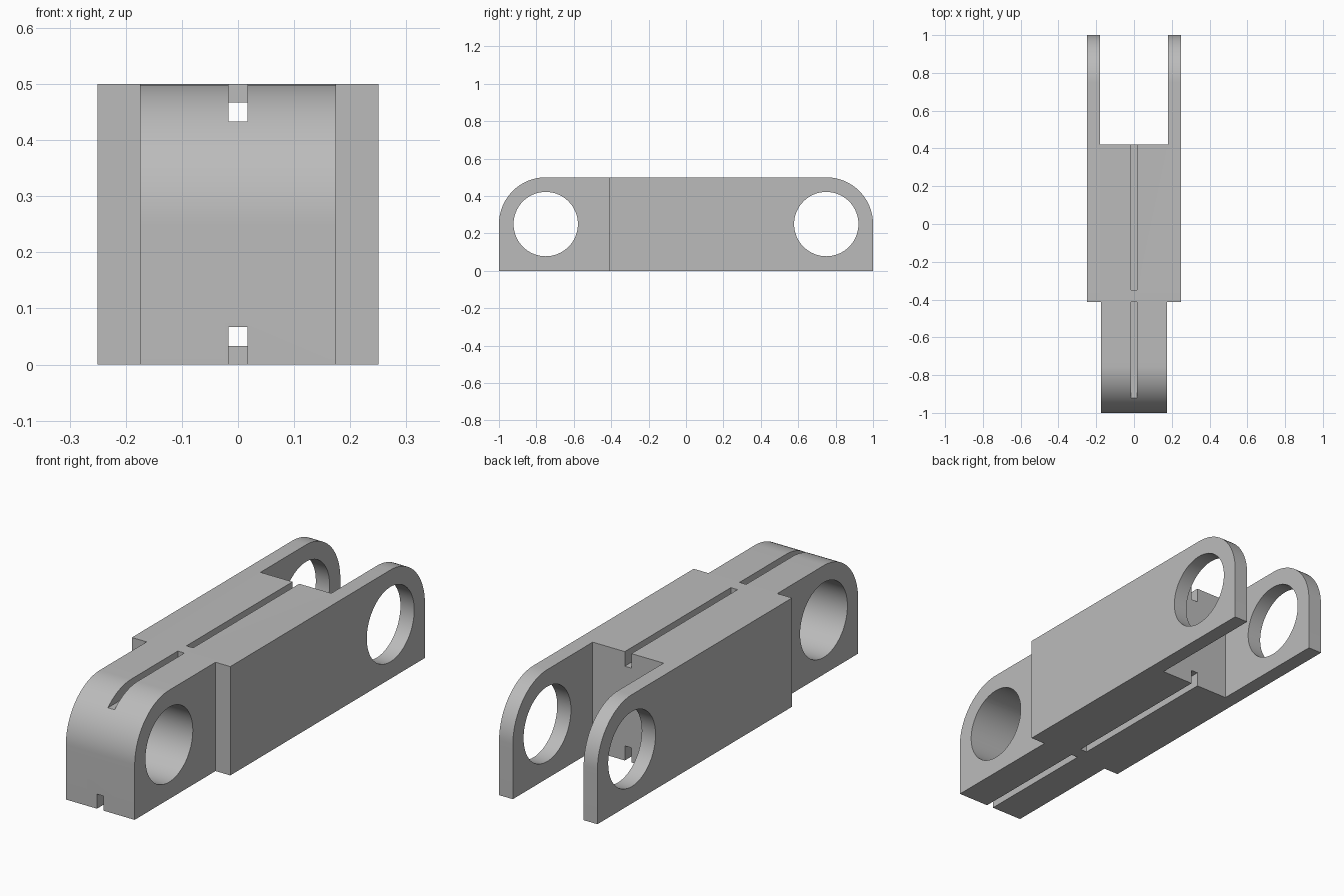
import bpy, bmesh
from math import sin, cos, pi, radians

if "Cube" in bpy.data.objects:
    bpy.data.objects.remove(bpy.data.objects["Cube"], do_unlink=True)

HEIGHT, MID, PIN_Y, PIN_R = 0.5, 0.25, 0.75, 0.172
STEP_Y, FORK_Y = -0.413, 0.42
SLOT_FLOOR, BRIDGE_Z = 0.433, 0.467

grey = bpy.data.materials.new("plain grey")
grey.use_nodes = True
colour = (0.5, 0.5, 0.5, 1)
grey.diffuse_color = colour
grey.node_tree.nodes["Principled BSDF"].inputs["Base Color"].default_value = colour


def arc(y, radius, start, end, steps):
    angles = [start + (end - start) * i / steps for i in range(steps + 1)]
    return [(y + radius * cos(a), MID + radius * sin(a)) for a in angles]


def box(y0, y1, z0, z1):
    return [(y0, z0), (y1, z0), (y1, z1), (y0, z1)]


def extrude(name, profile, x0, x1):
    """Solid made by sweeping a side profile (y, z) across x."""
    bm = bmesh.new()
    face = bm.faces.new([bm.verts.new((x0, y, z)) for y, z in profile])
    swept = bmesh.ops.extrude_face_region(bm, geom=[face])["geom"]
    moved = [v for v in swept if isinstance(v, bmesh.types.BMVert)]
    bmesh.ops.translate(bm, verts=moved, vec=(x1 - x0, 0, 0))
    bmesh.ops.recalc_face_normals(bm, faces=bm.faces)
    mesh = bpy.data.meshes.new(name)
    bm.to_mesh(mesh)
    bm.free()
    mesh.materials.append(grey)
    obj = bpy.data.objects.new(name, mesh)
    bpy.context.collection.objects.link(obj)
    return obj


# Link body with rounded top corners
outline = [(-1, 0), (1, 0)]
outline += arc(PIN_Y, MID, 0, pi / 2, 24)
outline += arc(-PIN_Y, MID, pi / 2, pi, 24)
link = extrude("link_body", outline, -0.25, 0.25)

cutters = []

# Side steps that leave the narrow tongue, and the gap between the fork arms
for side, name in ((1, "left"), (-1, "right")):
    cutters.append(extrude(f"{name}_step_cutter", box(-1.1, STEP_Y, -0.1, 0.6),
                           side * 0.175, side * 0.3))
cutters.append(extrude("fork_gap_cutter", box(FORK_Y, 1.1, -0.1, 0.6), -0.18, 0.18))

# Pin holes
for y, name in ((-PIN_Y, "tongue"), (PIN_Y, "fork")):
    cutters.append(extrude(f"{name}_hole_cutter",
                           arc(y, PIN_R, 0, 2 * pi, 64)[:-1], -0.3, 0.3))

# Centre grooves above and below, each passing under a short bridge
groove = [(-1.1, SLOT_FLOOR), (0.6, SLOT_FLOOR), (0.6, 0.6), (-0.35, 0.6),
          (-0.35, BRIDGE_Z), (STEP_Y, BRIDGE_Z), (STEP_Y, 0.6), (-1.1, 0.6)]
cutters.append(extrude("top_groove_cutter", groove, -0.017, 0.017))
cutters.append(extrude("bottom_groove_cutter",
                       [(y, HEIGHT - z) for y, z in groove], -0.017, 0.017))

# Cut everything out of the body
bpy.ops.object.select_all(action="DESELECT")
bpy.context.view_layer.objects.active = link
link.select_set(True)
for cutter in cutters:
    cutter.hide_render = True
    mod = link.modifiers.new(cutter.name, "BOOLEAN")
    mod.operation, mod.solver, mod.object = "DIFFERENCE", "EXACT", cutter
    bpy.ops.object.modifier_apply(modifier=mod.name)
for cutter in cutters:
    bpy.data.objects.remove(cutter, do_unlink=True)

bpy.ops.object.shade_smooth_by_angle(angle=radians(30))
